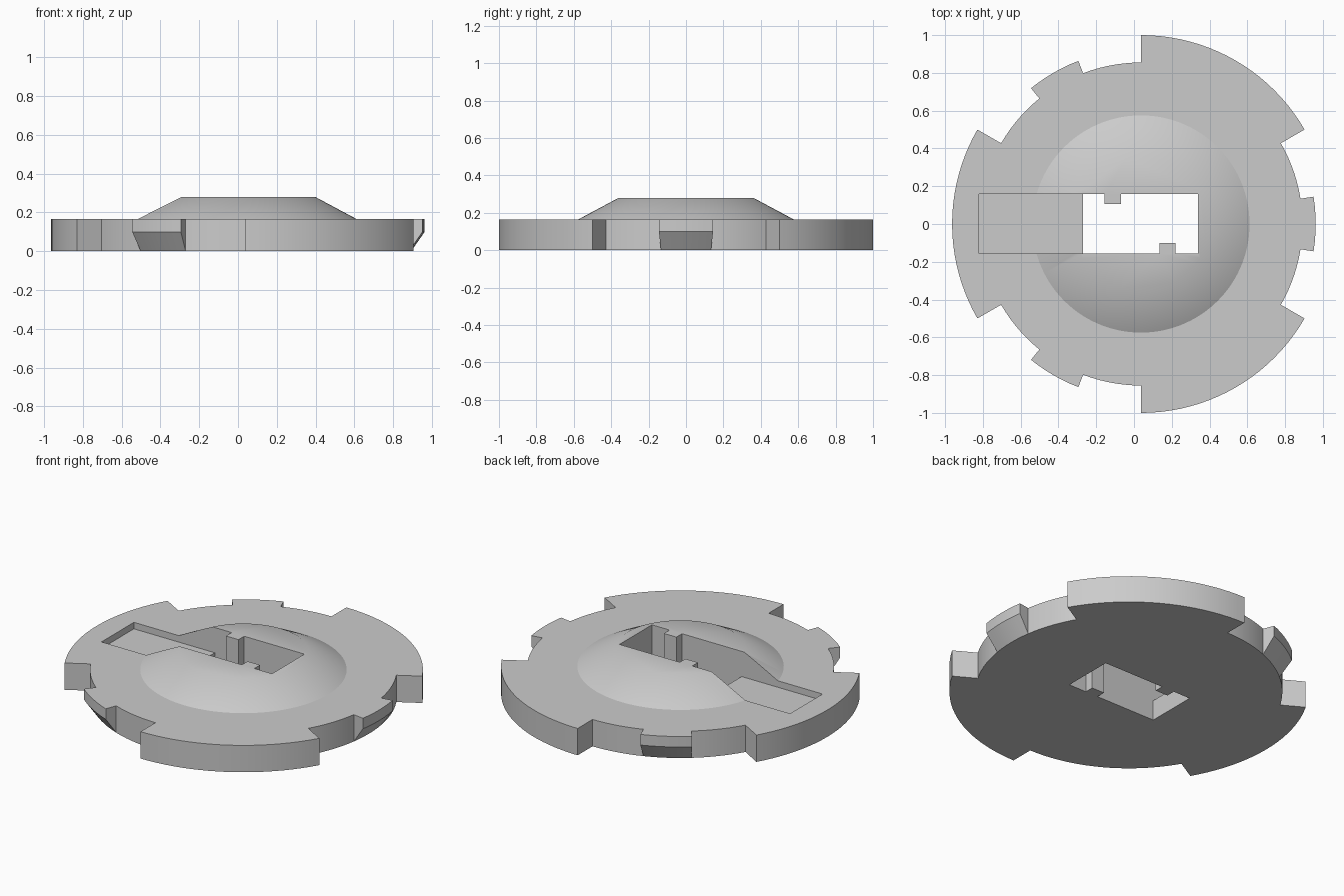
import bpy, bmesh
from math import sin, cos, radians

CX = 0.037                       # centre of the disc
R_IN, R_OUT, R_TAB = 0.855, 1.0, 0.925
TOP, PEAK, LIP = 0.165, 0.28, 0.10
STEP = 3                         # degrees per rim segment

cube = bpy.data.objects.get("Cube")
if cube:
    bpy.data.objects.remove(cube, do_unlink=True)

grey = bpy.data.materials.new("plain grey")
grey.use_nodes = True
grey.diffuse_color = (0.6, 0.6, 0.6, 1)
grey.node_tree.nodes["Principled BSDF"].inputs["Base Color"].default_value = (0.6, 0.6, 0.6, 1)


def arc(r, start, end, z=0.0):
    return [(CX + r * cos(radians(a)), r * sin(radians(a)), z)
            for a in range(start, end + 1, STEP)]


def loft(name, lower, upper):
    """Closed solid between two rings with equal point counts."""
    bm = bmesh.new()
    a = [bm.verts.new(p) for p in lower]
    b = [bm.verts.new(p) for p in upper]
    bm.faces.new(a)
    bm.faces.new(b)
    for i in range(len(a)):
        j = (i + 1) % len(a)
        bm.faces.new((a[i], a[j], b[j], b[i]))
    bmesh.ops.recalc_face_normals(bm, faces=bm.faces[:])
    mesh = bpy.data.meshes.new(name)
    bm.to_mesh(mesh)
    bm.free()
    mesh.materials.append(grey)
    obj = bpy.data.objects.new(name, mesh)
    bpy.context.collection.objects.link(obj)
    return obj


def prism(name, outline, z0, z1):
    return loft(name, [(p[0], p[1], z0) for p in outline],
                [(p[0], p[1], z1) for p in outline])


def select(obj):
    bpy.ops.object.select_all(action='DESELECT')
    obj.select_set(True)
    bpy.context.view_layer.objects.active = obj


def combine(obj, other, operation):
    other.hide_render = True
    mod = obj.modifiers.new(operation, 'BOOLEAN')
    mod.object, mod.operation, mod.solver = other, operation, 'EXACT'
    select(obj)
    bpy.ops.object.modifier_apply(modifier=mod.name)
    bpy.data.objects.remove(other, do_unlink=True)


# Plate with three wide lobes
outline = []
for start in (30, 150, 270):
    outline += arc(R_OUT, start, start + 60) + arc(R_IN, start + 60, start + 120)
plate = prism("disc_plate", outline, 0, TOP)

# Raised hub with sloping sides, slightly sunk for a clean union
slope = (0.575 - 0.36) / (PEAK - TOP)
sink = 0.02
hub = loft("hub", arc(0.575 + slope * sink, 0, 360 - STEP, TOP - sink),
           arc(0.36, 0, 360 - STEP, PEAK))
combine(plate, hub, 'UNION')

# Through slot with two opposing keys
N, S = 0.16, -0.155
slot = [(-0.27, S), (0.135, S), (0.135, -0.10), (0.22, -0.10), (0.22, S), (0.34, S),
        (0.34, N), (-0.07, N), (-0.07, 0.105), (-0.155, 0.105), (-0.155, N), (-0.27, N)]
combine(plate, prism("slot_cutter", slot, -0.1, 0.5), 'DIFFERENCE')

# Shallow pocket running out towards the rim
pocket = [(-0.82, S), (-0.22, S), (-0.22, N), (-0.82, N)]
combine(plate, prism("pocket_cutter", pocket, 0.125, 0.5), 'DIFFERENCE')

# Small locking tabs with undercut lower faces
tabs = []
for mid in (0, 120, 240):
    a, b = mid - 9, mid + 9
    inner = arc(R_IN, a, b)[::-1]
    tab = loft("locking_tab", arc(R_TAB, a, b, LIP) + [(x, y, 0) for x, y, _ in inner],
               arc(R_TAB, a, b, TOP) + [(x, y, TOP) for x, y, _ in inner])
    # Split the sloping underside into flat strips
    bm = bmesh.new()
    bm.from_mesh(tab.data)
    bm.verts.ensure_lookup_table()
    n = len(inner)
    under = [f for f in bm.faces if len(f.verts) == 4 * n // 2 and min(v.co.z for v in f.verts) < 0.01]
    bmesh.ops.delete(bm, geom=under, context='FACES_ONLY')
    for i in range(n - 1):
        bm.faces.new([bm.verts[k] for k in (i, i + 1, 2 * n - 2 - i, 2 * n - 1 - i)])
    bmesh.ops.recalc_face_normals(bm, faces=bm.faces[:])
    bm.to_mesh(tab.data)
    bm.free()
    tabs.append(tab)

# Smooth curved walls, crisp edges where the hub meets the plate
for obj in [plate] + tabs:
    select(obj)
    bpy.ops.object.shade_smooth_by_angle(angle=radians(32))
verts = plate.data.vertices
for edge in plate.data.edges:
    if all(abs(verts[i].co.z - TOP) < 0.001 for i in edge.vertices):
        edge.use_edge_sharp = True
